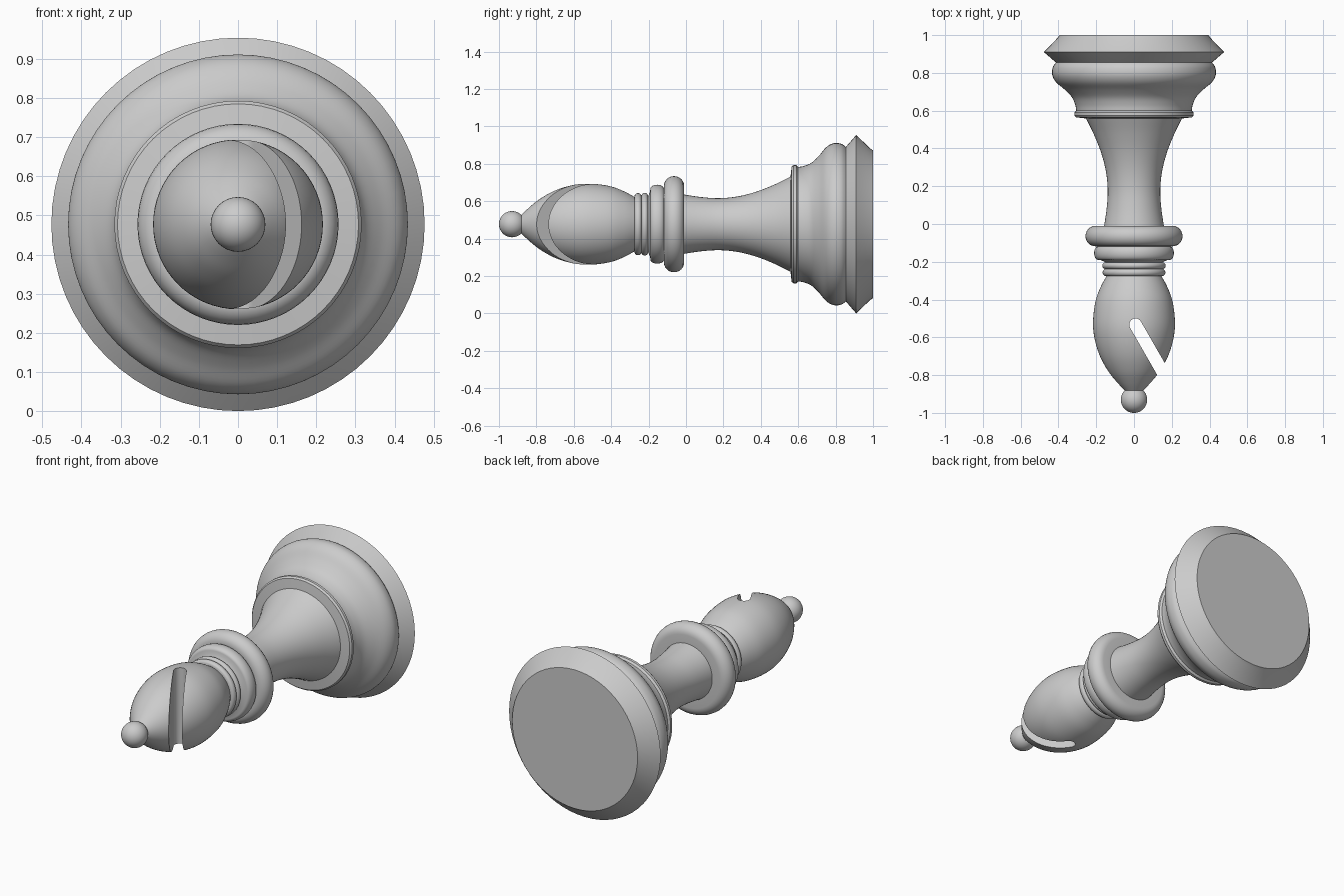
import bpy, bmesh, math

if "Cube" in bpy.data.objects:
    bpy.data.objects.remove(bpy.data.objects["Cube"])

AXIS_Z = 0.477
SEG = 64


def spline(pts, n=5):
    """Smooth curve through (y, radius) points."""
    p = [pts[0]] + pts + [pts[-1]]
    out = []
    for a, b, c, d in zip(p, p[1:], p[2:], p[3:]):
        for i in range(n):
            t = i / n
            out.append(tuple(0.5 * (2 * b[k] + (c[k] - a[k]) * t
                             + (2 * a[k] - 5 * b[k] + 4 * c[k] - d[k]) * t * t
                             + (3 * b[k] - a[k] - 3 * c[k] + d[k]) * t ** 3) for k in (0, 1)))
    return out + [pts[-1]]


def bead(y0, y1, r_in, r_out, n=12):
    """Half-round ring profile bulging from r_in to r_out."""
    out = []
    for i in range(n + 1):
        a = math.pi * i / n
        out.append(((y0 + y1) / 2 + (y0 - y1) / 2 * math.cos(a),
                    r_in + (r_out - r_in) * math.sin(a)))
    return out


def finish(obj, angle=35):
    bpy.ops.object.select_all(action='DESELECT')
    bpy.context.view_layer.objects.active = obj
    obj.select_set(True)
    bpy.ops.object.shade_smooth_by_angle(angle=math.radians(angle))


def to_object(name, bm):
    bmesh.ops.recalc_face_normals(bm, faces=bm.faces)
    me = bpy.data.meshes.new(name)
    bm.to_mesh(me)
    bm.free()
    obj = bpy.data.objects.new(name, me)
    bpy.context.collection.objects.link(obj)
    return obj


def lathe(name, profile, cap_start=False, cap_end=False):
    """Turn a (y, radius) profile around the lengthwise axis."""
    bm = bmesh.new()
    rings = []
    for y, r in profile:
        rings.append([bm.verts.new((r * math.cos(2 * math.pi * i / SEG), y,
                                    AXIS_Z + r * math.sin(2 * math.pi * i / SEG)))
                      for i in range(SEG)])
    for a, b in zip(rings, rings[1:]):
        for i in range(SEG):
            j = (i + 1) % SEG
            bm.faces.new((a[i], a[j], b[j], b[i]))
    if cap_start:
        bm.faces.new(rings[0])
    if cap_end:
        bm.faces.new(rings[-1])
    return to_object(name, bm)


# stepped foot with flat underside
foot = lathe("foot", [(1.0, 0.395), (0.985, 0.405), (0.91, 0.477), (0.865, 0.425)]
             + spline([(0.855, 0.413), (0.83, 0.43), (0.79, 0.433), (0.75, 0.412), (0.71, 0.365),
                       (0.67, 0.328), (0.63, 0.311), (0.60, 0.306)])
             + [(0.59, 0.316), (0.575, 0.316), (0.565, 0.308), (0.558, 0.25)], cap_start=True)
finish(foot)

# flared stem
stem = lathe("stem", spline([(0.56, 0.255), (0.48, 0.215), (0.38, 0.175), (0.28, 0.149),
                             (0.18, 0.139), (0.08, 0.145), (-0.02, 0.16)]))
finish(stem)

# collar rings
collar = lathe("collar", [(-0.01, 0.15)] + bead(-0.01, -0.118, 0.205, 0.257)
               + bead(-0.118, -0.19, 0.19, 0.211) + [(-0.192, 0.175), (-0.2, 0.155)]
               + bead(-0.203, -0.238, 0.15, 0.168) + bead(-0.238, -0.275, 0.15, 0.166)
               + [(-0.28, 0.13)])
finish(collar, 40)

# egg-shaped head
head = lathe("head", spline([(-0.27, 0.142), (-0.33, 0.175), (-0.41, 0.204), (-0.52, 0.217),
                             (-0.61, 0.208), (-0.70, 0.180), (-0.78, 0.136), (-0.84, 0.088),
                             (-0.885, 0.045)]), True, True)

# slanted round-ended slot cut through the head
cx, cy, half, length = 0.008, -0.533, 0.033, 0.5
d, n = (0.498, -0.867), (0.867, 0.498)
outline = [(cx + half * (math.cos(t) * n[0] - math.sin(t) * d[0]),
            cy + half * (math.cos(t) * n[1] - math.sin(t) * d[1]))
           for t in (math.pi * i / 12 for i in range(13))]
outline += [(cx + length * d[0] + s * half * n[0], cy + length * d[1] + s * half * n[1])
            for s in (-1, 1)]
bm = bmesh.new()
face = bm.faces.new([bm.verts.new((x, y, AXIS_Z - 0.4)) for x, y in outline])
ext = bmesh.ops.extrude_face_region(bm, geom=[face])
bmesh.ops.translate(bm, vec=(0, 0, 0.8),
                    verts=[v for v in ext["geom"] if isinstance(v, bmesh.types.BMVert)])
if not face.is_valid or face not in bm.faces[:]:
    bmesh.ops.holes_fill(bm, edges=bm.edges)
cutter = to_object("slot_cutter", bm)
mod = head.modifiers.new("slot", 'BOOLEAN')
mod.operation = 'DIFFERENCE'
mod.solver = 'EXACT'
mod.object = cutter
bpy.context.view_layer.objects.active = head
bpy.ops.object.modifier_apply(modifier="slot")
bpy.data.objects.remove(cutter)
finish(head)

# ball finial
bpy.ops.mesh.primitive_uv_sphere_add(segments=32, ring_count=20, radius=0.07,
                                     location=(0, -0.93, AXIS_Z),
                                     rotation=(math.pi / 2, 0, 0))
ball = bpy.context.object
ball.name = "finial"
finish(ball)
